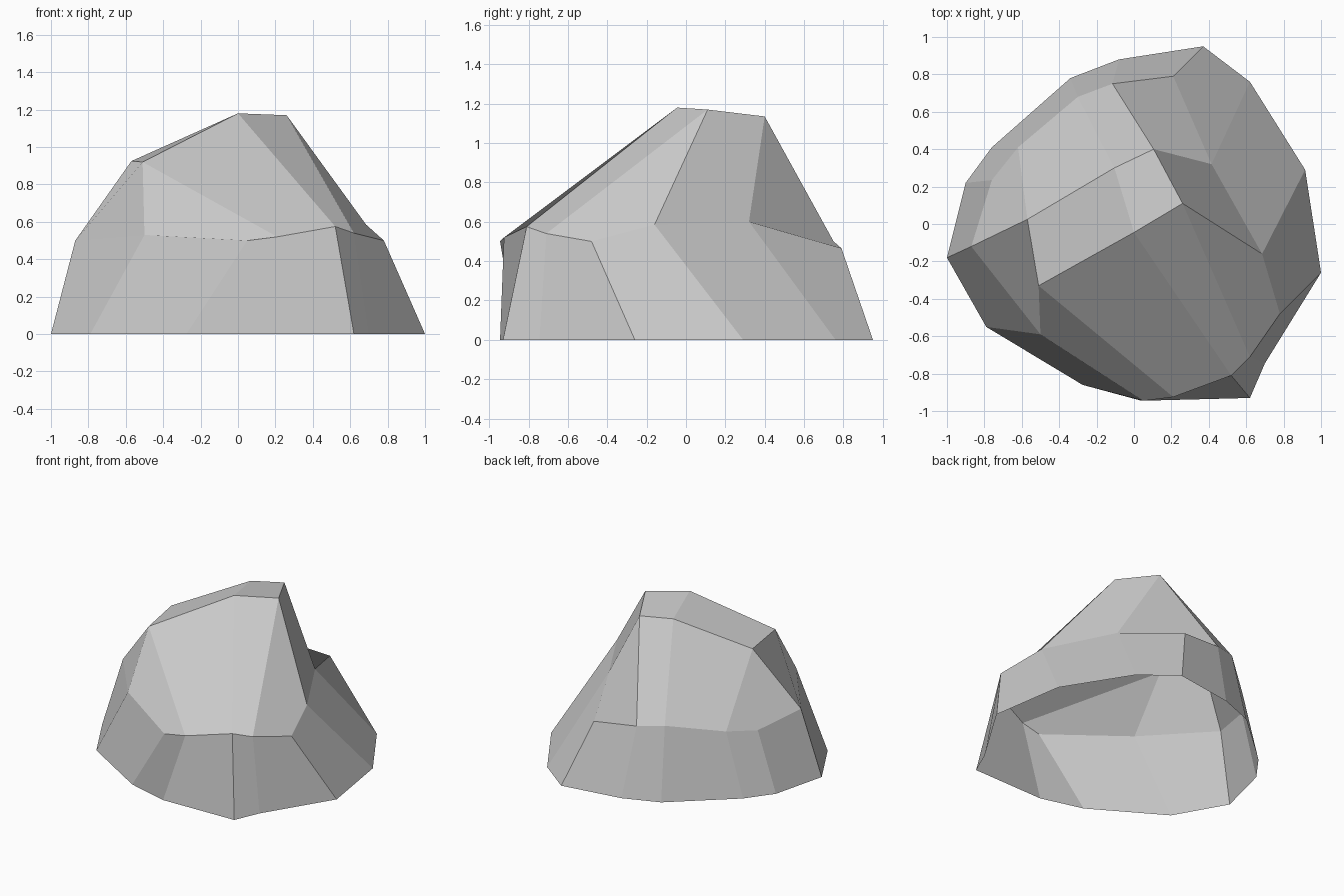
import bpy
import bmesh

# Remove only the default cube
default_cube = bpy.data.objects.get("Cube")
if default_cube:
    bpy.data.objects.remove(default_cube, do_unlink=True)


def make_material(name, colour):
    material = bpy.data.materials.new(name)
    material.use_nodes = True
    material.diffuse_color = colour
    shader = material.node_tree.nodes["Principled BSDF"]
    shader.inputs["Base Color"].default_value = colour
    shader.inputs["Roughness"].default_value = 0.9
    return material


# Ground outline, anticlockwise from the front right corner
ground_outline = [
    (.70, -.745), (1, -.26), (.915, .29), (.62, .76), (.37, .95),
    (-.08, .88), (-.34, .78), (-.76, .41), (-.90, .22), (-1, -.18),
    (-.79, -.55), (-.275, -.86), (.04, -.945), (.62, -.93),
]

# Shoulder ring, one corner above each ground corner
shoulder_ring = [
    (.62, -.71, .54), (.78, -.48, .5), (.685, -.16, .585), (.415, .32, .6),
    (.21, .79, .465), (-.115, .75, .5), (-.3, .68, .525), (-.62, .41, .465),
    (-.76, .235, .445), (-.87, -.12, .5), (-.5, -.59, .53),
    (.05, -.945, .5), (.21, -.925, .52), (.52, -.81, .575),
]

# Crown corners, each with the number of shoulder corners it joins
crown_corners = [
    ((.26, .11, 1.17), 3), ((.105, .4, 1.135), 3), ((-.105, .3, 1.13), 1),
    ((-.57, .025, .925), 3), ((-.51, -.33, .92), 3), ((0, -.045, 1.18), 1),
]


def build_boulder():
    bm = bmesh.new()
    ground = [bm.verts.new((x, y, 0)) for x, y in ground_outline]
    shoulder = [bm.verts.new(point) for point in shoulder_ring]
    crown = [bm.verts.new(point) for point, joins in crown_corners]
    count = len(shoulder)

    # Skirt of flat facets; the underside stays open
    for i in range(count):
        j = (i + 1) % count
        bm.faces.new((ground[i], ground[j], shoulder[j], shoulder[i]))

    # Upper facets: a corner chip under a crown corner, then a broad panel
    start = 0
    for i, (point, joins) in enumerate(crown_corners):
        fan = shoulder[start:start + joins]
        if joins > 1:
            bm.faces.new(fan + [crown[i]])
        start += joins
        following = crown[(i + 1) % len(crown)]
        bm.faces.new((fan[-1], shoulder[start % count], following, crown[i]))

    # Crown: a small high facet and a longer sloping one
    right, back, middle, left, front, peak = crown
    bm.faces.new((right, back, middle, peak))
    bm.faces.new((peak, middle, left, front))

    mesh = bpy.data.meshes.new("boulder")
    bm.to_mesh(mesh)
    bm.free()
    boulder = bpy.data.objects.new("boulder", mesh)
    bpy.context.collection.objects.link(boulder)
    return boulder


boulder = build_boulder()
boulder.data.materials.append(make_material("stone grey", (.6, .6, .6, 1)))
